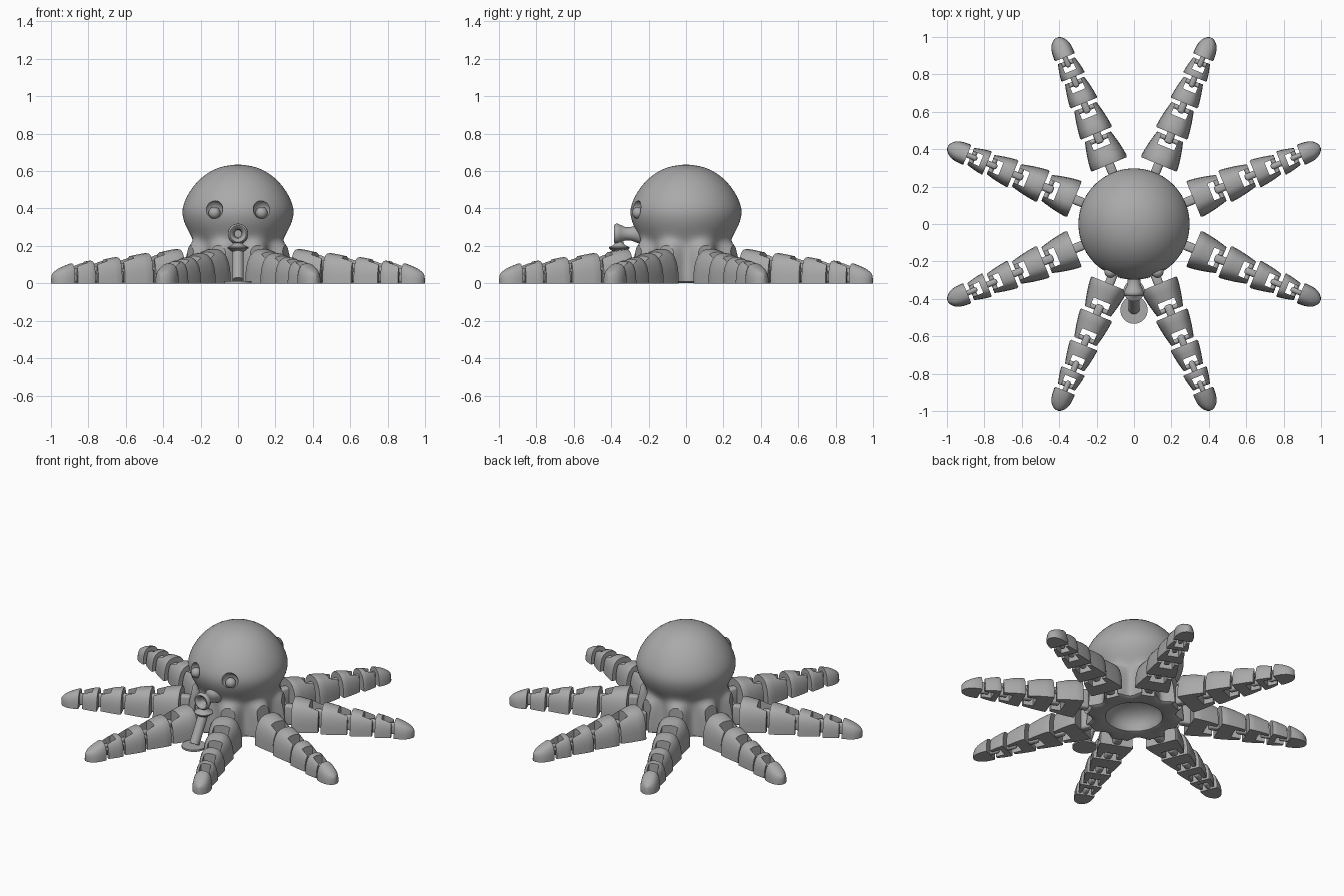
import bpy, bmesh, math
from mathutils import Matrix, Vector

if "Cube" in bpy.data.objects:
    bpy.data.objects.remove(bpy.data.objects["Cube"], do_unlink=True)

GREY = (0.4, 0.4, 0.4, 1)
mat = bpy.data.materials.new("plain_grey")
mat.use_nodes = True
mat.diffuse_color = GREY
mat.node_tree.nodes["Principled BSDF"].inputs["Base Color"].default_value = GREY


def finish(name, bm):
    bmesh.ops.recalc_face_normals(bm, faces=bm.faces)
    mesh = bpy.data.meshes.new(name)
    bm.to_mesh(mesh)
    bm.free()
    mesh.materials.append(mat)
    ob = bpy.data.objects.new(name, mesh)
    bpy.context.collection.objects.link(ob)
    return ob


def activate(ob):
    bpy.ops.object.select_all(action="DESELECT")
    ob.select_set(True)
    bpy.context.view_layer.objects.active = ob


def smooth(ob, angle=40):
    activate(ob)
    bpy.ops.object.shade_smooth_by_angle(angle=math.radians(angle))


def apply_mod(ob, kind, **settings):
    mod = ob.modifiers.new(kind, kind)
    for key, value in settings.items():
        setattr(mod, key, value)
    activate(ob)
    bpy.ops.object.modifier_apply(modifier=mod.name)


def cut(ob, cutter):
    apply_mod(ob, "BOOLEAN", operation="DIFFERENCE", solver="EXACT", object=cutter)
    bpy.data.objects.remove(cutter, do_unlink=True)


def loft(bm, rings):
    """Skin closed loops of points and cap both ends."""
    loops = [[bm.verts.new(p) for p in ring] for ring in rings]
    n = len(loops[0])
    for a, b in zip(loops, loops[1:]):
        for i in range(n):
            j = (i + 1) % n
            bm.faces.new((a[i], a[j], b[j], b[i]))
    bm.faces.new(loops[0])
    bm.faces.new(loops[-1])


def lathe(name, profile, steps=32, lobes=None):
    """Turn (radius, height) points about z; lobes gives extra radius by height."""
    bm = bmesh.new()
    rings = []
    for k, (r, z) in enumerate(profile):
        ring = []
        for i in range(steps):
            a = math.tau * i / steps
            extra = lobes(k, a) if lobes else 0
            ring.append(((r + extra) * math.cos(a), (r + extra) * math.sin(a), z))
        rings.append(ring)
    loft(bm, rings)
    return finish(name, bm)


def add_box(bm, x0, x1, width, z0, z1, turn=0):
    m = (Matrix.Rotation(turn, 4, "Z")
         @ Matrix.Translation(((x0 + x1) / 2, 0, (z0 + z1) / 2))
         @ Matrix.Diagonal((x1 - x0, width, z1 - z0, 1)))
    bmesh.ops.create_cube(bm, size=1, matrix=m)


ANGLES = [math.radians(22.5 + 45 * k) for k in range(8)]

# Head and scalloped skirt, hollow underneath
outer = [(.008, .635), (.07, .629), (.13, .61), (.19, .572), (.242, .518),
         (.28, .455), (.299, .4), (.297, .355), (.28, .305), (.255, .262),
         (.238, .228), (.236, .2), (.238, .16), (.243, .1), (.25, .015), (.25, 0)]
inner = [(.17, 0), (.168, .012), (.155, .07), (.1, .115), (.008, .13)]
flare = {10: .012, 11: .045, 12: .07, 13: .075, 14: .075, 15: .075}


def skirt(k, a):
    return flare.get(k, 0) * (0.5 + 0.5 * math.cos(8 * a - math.pi))


head = lathe("head", outer + inner, 96, skirt)
apply_mod(head, "SUBSURF", levels=1)

# Joint notches around the skirt
bm = bmesh.new()
for a in ANGLES:
    add_box(bm, .275, .4, .085, -.05, .25, a)
cut(head, finish("notch_cutter", bm))

# Eye sockets with a small raised ball in each
for side, label in ((1, "left"), (-1, "right")):
    spot = Vector((side * .13, -.272, .395))
    bm = bmesh.new()
    bmesh.ops.create_uvsphere(bm, u_segments=32, v_segments=16, radius=.05,
                              matrix=Matrix.Translation(spot))
    cut(head, finish("socket_cutter", bm))
    bm = bmesh.new()
    ball = Matrix.Translation(spot + Vector((-side * .004, .016, -.018)))
    bmesh.ops.create_uvsphere(bm, u_segments=24, v_segments=12, radius=.032, matrix=ball)
    smooth(finish(label + "_eye", bm))
smooth(head)

# Trumpet mouth
mouth = lathe("mouth", [(.065, .22), (.048, .262), (.036, .295), (.036, .325),
                        (.047, .35), (.054, .365), (.053, .378), (.044, .385),
                        (.032, .378), (.024, .36), (.02, .33)])
mouth.rotation_euler.x = math.pi / 2
mouth.location.z = .265
smooth(mouth, 60)

# Leaning support stem with foot and flared top
foot = lathe("stem_foot", [(.073, 0), (.073, .012)])
foot.location.y = -.46
stem = lathe("stem", [(.03, 0), (.03, .19)])
stem.location = (0, -.455, .016)
stem.rotation_euler.x = -math.atan2(.1, .17)
top = lathe("stem_top", [(.028, .165), (.056, .188), (.056, .193), (.03, .205), (.02, .222)])
top.location.y = -.357
for ob in (foot, stem, top):
    smooth(ob)


# Tentacle segments: flat-bottomed domes that shrink towards the tip
def width_at(r):
    return .21 - .15 * (r - .35)


def height_at(r):
    return .185 - .125 * (r - .35)


def dome(r, w, h, n=16):
    pts = []
    for i in range(n + 1):
        t = math.pi * i / n
        c, s = math.cos(t), max(math.sin(t), 0)
        pts.append((r, math.copysign(abs(c) ** .75, c) * w / 2, h * s ** .75))
    return pts


def segment(r0, r1, last):
    bm = bmesh.new()
    rings = []
    steps = [0, .08, .4, .6, .75, .87, .95, 1] if last else [0, .06, .3, .6, .85, 1]
    for t in steps:
        r = r0 + (r1 - r0) * t
        if last:
            k = max(.15, math.sqrt(max(0, 1 - max(0, (t - .4) / .6) ** 2)))
        else:
            k = 1 - .2 * t ** 2
        if t == 0:
            k *= .95
        rings.append(dome(r, width_at(r) * k, height_at(r) * (.6 + .4 * k)
                          * (1 - .3 * t if last else 1)))
    loft(bm, rings)
    return finish("tentacle_segment", bm)


BOUNDS = [(.345, .505), (.525, .68), (.70, .83), (.85, .945), (.965, 1.078)]
parts = []
for i, (r0, r1) in enumerate(BOUNDS):
    last = i == len(BOUNDS) - 1
    w, h = width_at(r0), height_at(r0)
    seg = segment(r0, r1, last)
    # Open notch at the outer end, crossed by a hinge pin
    if not last:
        bm = bmesh.new()
        add_box(bm, r1 - .06, r1 + .05, w * .46, -.05, .3)
        cut(seg, finish("notch_cutter", bm))
        bm = bmesh.new()
        place = (Matrix.Translation((r1 - .014, 0, h * .42))
                 @ Matrix.Rotation(math.pi / 2, 4, "X"))
        bmesh.ops.create_cone(bm, cap_ends=True, segments=16, radius1=.013,
                              radius2=.013, depth=w * .6, matrix=place)
        pin = finish("hinge_pin", bm)
        smooth(pin)
        parts.append(pin)
    smooth(seg)
    # Link reaching back into the notch before it
    bm = bmesh.new()
    add_box(bm, r0 - .058, r0 + .03, w * .24, h * .04, h * .74)
    link = finish("joint_link", bm)
    apply_mod(link, "BEVEL", width=.014, segments=3)
    smooth(link)
    parts += [seg, link]

# Repeat the tentacle around the body
for k, a in enumerate(ANGLES):
    for part in parts:
        ob = part if k == 0 else part.copy()
        if k:
            bpy.context.collection.objects.link(ob)
        ob.rotation_euler.z = a
